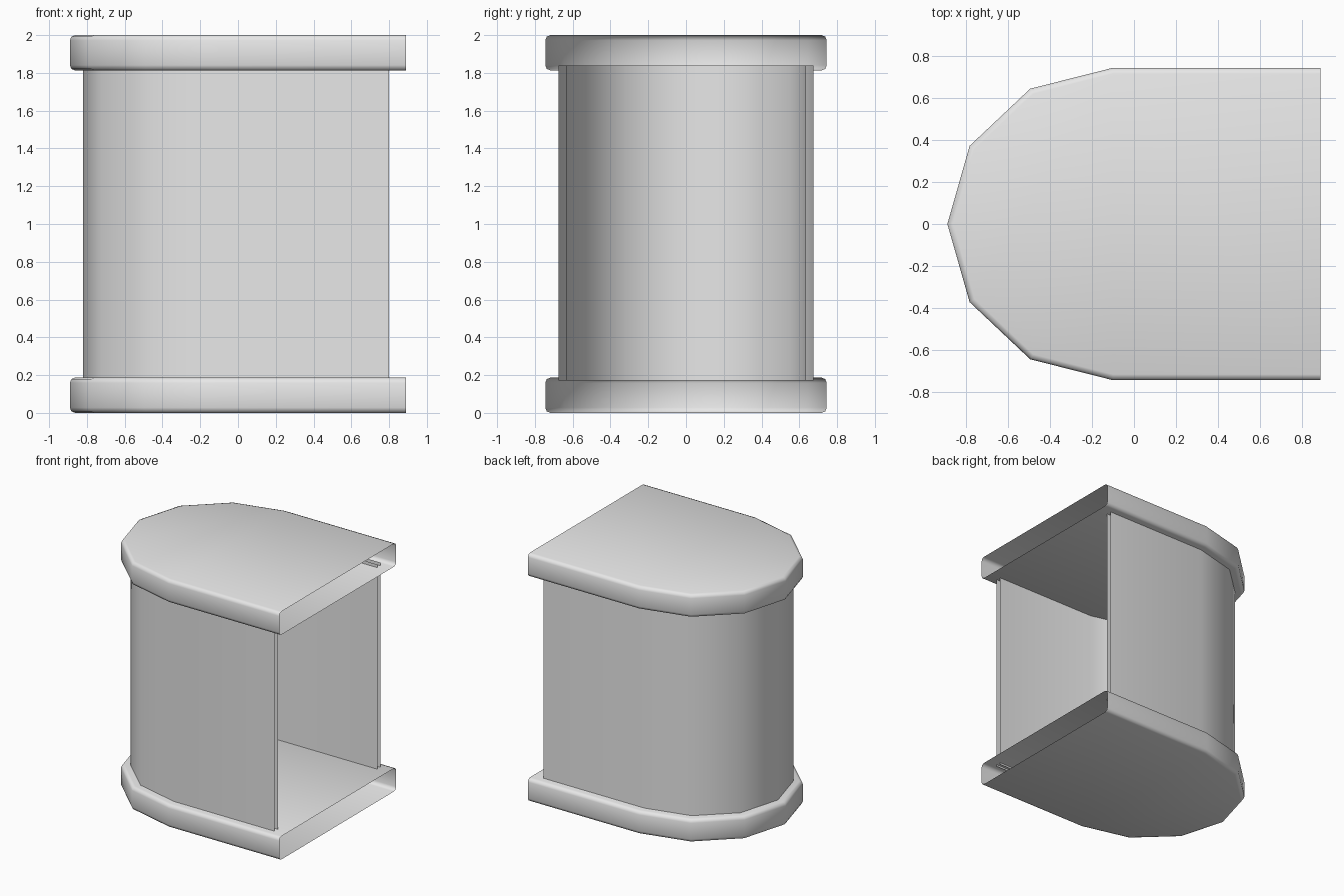
import bpy
import bmesh
import math

cube = bpy.data.objects.get("Cube")
if cube:
    bpy.data.objects.remove(cube, do_unlink=True)

PLATE_H = 0.187
SEGMENTS = 6

grey = bpy.data.materials.new("plain_grey")
grey.use_nodes = True
grey.diffuse_color = (0.8, 0.8, 0.8, 1)
grey.node_tree.nodes["Principled BSDF"].inputs["Base Color"].default_value = (0.8, 0.8, 0.8, 1)


def outline(inset, end_x):
    """D-shaped open path: straight sides joined by a rounded back."""
    rx, ry = 0.79 - inset, 0.745 - inset
    arc = [(-0.1 - rx * math.sin(math.pi * i / SEGMENTS),
            -ry * math.cos(math.pi * i / SEGMENTS)) for i in range(SEGMENTS + 1)]
    return [(end_x, -ry)] + arc + [(end_x, ry)]


def ring(bm, inset, z, end_x):
    return [bm.verts.new((x, y, z)) for x, y in outline(inset, end_x)]


def bridge(bm, low, high, inward=False):
    # the path runs clockwise from above, so reverse for outward normals
    for i in range(len(low) - 1):
        quad = [low[i], high[i], high[i + 1], low[i + 1]]
        bm.faces.new(quad[::-1] if inward else quad)


def finish(bm, name):
    mesh = bpy.data.meshes.new(name)
    bm.to_mesh(mesh)
    bm.free()
    obj = bpy.data.objects.new(name, mesh)
    bpy.context.collection.objects.link(obj)
    mesh.materials.append(grey)
    bpy.ops.object.select_all(action="DESELECT")
    obj.select_set(True)
    bpy.context.view_layer.objects.active = obj
    bpy.ops.object.shade_smooth_by_angle(angle=math.radians(50))
    return obj


def hollow_plate(name, base):
    # rounded rim with flat top and bottom, open at the straight end
    bm = bmesh.new()
    lower = [(0.028, 0), (0.008, 0.008), (0, 0.028)]
    profile = lower + [(d, PLATE_H - z) for d, z in reversed(lower)]
    rings = [ring(bm, d, base + z, 0.89) for d, z in profile]
    for low, high in zip(rings, rings[1:]):
        bridge(bm, low, high)
    bm.faces.new(rings[0])
    bm.faces.new(rings[-1][::-1])
    return finish(bm, name)


def wall_skin(name, inset, inward):
    bm = bmesh.new()
    bridge(bm, ring(bm, inset, 0.172, 0.8), ring(bm, inset, 1.838, 0.8), inward)
    return finish(bm, name)


# Base and roof plates
hollow_plate("base_plate", 0)
hollow_plate("roof_plate", 2 - PLATE_H)

# Double-skinned wall between the plates
wall_skin("outer_wall", 0.07, False)
wall_skin("inner_wall", 0.11, True)
